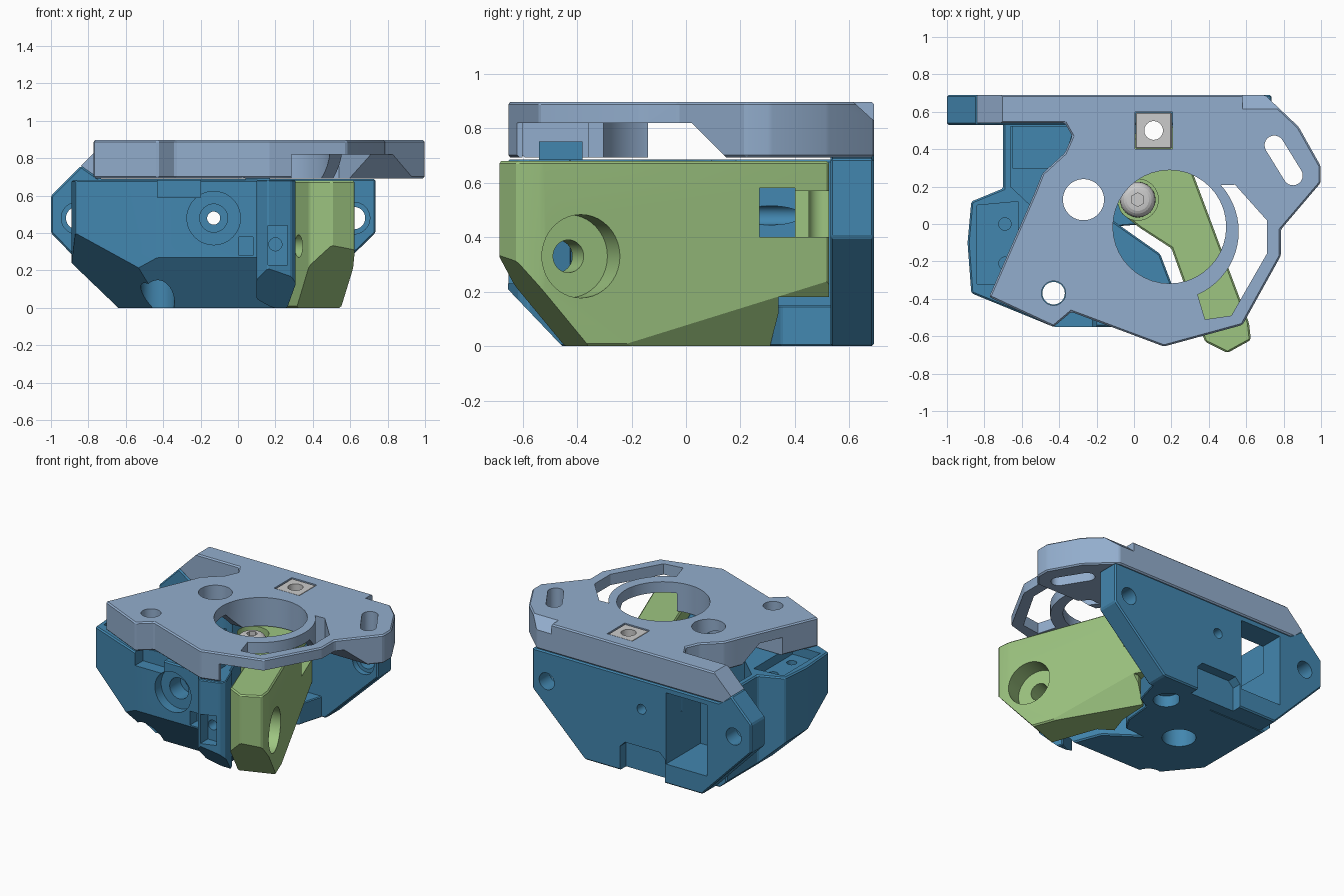
import bpy, bmesh
from math import sin, cos, radians, pi
from mathutils import Vector


def finish(name, bm):
    bm.normal_update()
    bmesh.ops.recalc_face_normals(bm, faces=bm.faces)
    me = bpy.data.meshes.new(name)
    bm.to_mesh(me)
    bm.free()
    ob = bpy.data.objects.new(name, me)
    bpy.context.collection.objects.link(ob)
    return ob


def prism(pts, lo, hi, axis='z', bevel=0.0, name="cutter"):
    """Extrude a 2D profile along an axis."""
    place = {'z': lambda a, b, h: (a, b, h), 'y': lambda a, b, h: (a, h, b),
             'x': lambda a, b, h: (h, a, b)}[axis]
    bm = bmesh.new()
    low = [bm.verts.new(place(a, b, lo)) for a, b in pts]
    top = [bm.verts.new(place(a, b, hi)) for a, b in pts]
    n = len(pts)
    bm.faces.new(low)
    bm.faces.new(top)
    for i in range(n):
        bm.faces.new((low[i], low[(i + 1) % n], top[(i + 1) % n], top[i]))
    bm.normal_update()
    bmesh.ops.recalc_face_normals(bm, faces=bm.faces)
    if bevel:
        bmesh.ops.bevel(bm, geom=bm.edges[:], offset=bevel, segments=1,
                        profile=0.5, affect='EDGES')
    return finish(name, bm)


def box(x0, x1, y0, y1, z0, z1, bevel=0.0, name="cutter"):
    return prism([(x0, y0), (x1, y0), (x1, y1), (x0, y1)], z0, z1, 'z', bevel, name)


def rod(p, q, r, seg=40, name="cutter"):
    """Cylinder between two points."""
    p, q = Vector(p), Vector(q)
    bm = bmesh.new()
    bmesh.ops.create_cone(bm, cap_ends=True, segments=seg, radius1=r, radius2=r,
                          depth=(q - p).length)
    rot = (q - p).to_track_quat('Z', 'Y').to_matrix()
    for v in bm.verts:
        v.co = rot @ v.co + (p + q) / 2
    return finish(name, bm)


def drill(x, y, r, z0=-0.2, z1=1.2):
    return rod((x, y, z0), (x, y, z1), r)


def half_space(co, no):
    """Large block covering everything on the normal side of a plane."""
    no = Vector(no).normalized()
    bm = bmesh.new()
    bmesh.ops.create_cube(bm, size=4)
    rot = no.to_track_quat('Z', 'Y').to_matrix()
    for v in bm.verts:
        v.co = rot @ v.co + no * (no.dot(Vector(co)) + 2)
    return finish("cutter", bm)


def boolean(ob, tools, op='DIFFERENCE'):
    """Apply the tools one by one and delete them."""
    for t in tools:
        m = ob.modifiers.new("bool", 'BOOLEAN')
        m.operation, m.solver, m.object = op, 'EXACT', t
        dg = bpy.context.evaluated_depsgraph_get()
        me = bpy.data.meshes.new_from_object(ob.evaluated_get(dg))
        ob.modifiers.clear()
        ob.data = me
        bpy.data.objects.remove(t)


def paint(ob, name, col):
    mat = bpy.data.materials.new(name)
    mat.diffuse_color = (*col, 1)
    ob.data.materials.clear()
    ob.data.materials.append(mat)


# Top plate: outline, ring opening, crescent slot, holes and thinned underside
plate = prism([(-0.87, 0.69), (0.7, 0.69), (0.88, 0.52), (0.998, 0.31), (0.998, 0.22),
               (0.785, -0.03), (0.785, -0.17), (0.58, -0.54), (0.16, -0.655),
               (-0.335, -0.47), (-0.43, -0.55), (-0.775, -0.39), (-0.53, 0.17),
               (-0.49, 0.27), (-0.37, 0.38), (-0.33, 0.47), (-0.37, 0.54), (-0.87, 0.54)],
              0.693, 0.897, 'z', 0.009, "top_plate")
arc = [(0.19 + 0.37 * cos(radians(a)), -0.04 + 0.37 * sin(radians(a)))
       for a in range(-66, 48, 6)]
crescent = [(0.54, 0.21), (0.71, 0.02), (0.71, -0.16), (0.52, -0.49), (0.38, -0.51)] + arc
oblong = []
for s in (1, -1):
    for k in range(13):
        a = radians(-148 + k * 15) + (0 if s > 0 else pi)
        oblong.append((0.8 + s * 0.05 + 0.052 * cos(a), 0.34 - s * 0.081 + 0.052 * sin(a)))
boolean(plate, [
    drill(0.19, -0.015, 0.303), prism(crescent, 0.5, 1), prism(oblong, 0.5, 1),
    drill(-0.27, 0.13, 0.11), drill(-0.43, -0.37, 0.065),
    box(0.005, 0.205, 0.4, 0.6, 0.5, 1),
    box(0.285, 1.2, -0.8, 0.0, 0.5, 0.82), box(0.02, 0.3, -0.6, -0.36, 0.5, 0.82),
    prism([(-0.14, 0.6), (-0.14, 0.82), (0.02, 0.82), (0.24, 0.6)], -1.1, 1.1, 'x'),
    prism([(-1.1, 0.6), (-0.75, 0.68), (-0.84, 0.76), (-0.6, 1.0), (-1.1, 1.0)],
          0.3, 0.8, 'y'),
    prism([(0.6, 0.91), (0.71, 0.81), (0.71, 0.91)], 0.58, 0.8, 'x')])

# Square nut set in the plate
nut = box(0.008, 0.202, 0.403, 0.597, 0.72, 0.893, 0.006, "square_nut")
boolean(nut, [drill(0.105, 0.5, 0.05)])

# Main housing with sloped underside
body = prism([(-0.87, -0.37), (-0.43, -0.55), (0.12, -0.55), (0.3, -0.58), (0.14, -0.16),
              (-0.13, 0.03), (-0.18, 0.14), (-0.06, 0.54), (-0.7, 0.54), (-0.7, 0.19),
              (-0.87, 0.12), (-0.89, -0.1)], 0, 0.685, 'z', 0.009, "housing")
boolean(body, [half_space((0, -0.55, 0.27), (0, -0.27, -0.2)),
               half_space((-0.89, 0, 0.24), (-0.24, 0, -0.25)),
               half_space((-0.87, -0.37, 0.4), (-0.33, -0.27, -0.4))])

# Back flange, front clamp, ledge below the lever and top ridge, joined to the housing
flange = prism([(-1, 0.6), (-1, 0.4), (-0.61, 0), (0.32, 0), (0.735, 0.4), (0.735, 0.69),
                (-0.74, 0.69), (-0.84, 0.76)], 0.53, 0.69, 'y', 0.009, "flange")
clamp = prism([(0.1, -0.5), (0.1, -0.6), (0.16, -0.655), (0.285, -0.615), (0.31, -0.58),
               (0.25, -0.42)], 0, 0.685, 'z', 0.006, "clamp")
boolean(clamp, [half_space((0, -0.655, 0.21), (0, -0.21, -0.2))])
ledge = prism([(-0.2, -0.02), (0.07, 0.0), (0.13, 0.1), (0.15, 0.3), (0.24, 0.35),
               (0.3, 0.56), (-0.2, 0.56)], 0, 0.15, 'z', 0.006, "ledge")
ridge = prism([(-0.54, 0.6), (-0.54, 0.752), (-0.38, 0.752), (-0.38, 0.6)], 0.04, 0.17, 'x')
boolean(body, [flange, clamp, ledge, ridge], 'UNION')

cuts = [
    # vertical bores
    drill(-0.27, 0.13, 0.11), drill(-0.43, -0.37, 0.06), drill(-0.43, -0.37, 0.09, -0.2, 0.19),
    drill(0.105, 0.5, 0.05), drill(0.105, 0.45, 0.085, -0.2, 0.08),
    drill(-0.69, 0.0, 0.033, 0.4, 0.9), drill(-0.69, -0.21, 0.033, 0.4, 0.9),
    # stepped front bore
    rod((-0.13, -0.7, 0.48), (-0.13, -0.48, 0.48), 0.143),
    rod((-0.13, -0.71, 0.48), (-0.13, -0.36, 0.48), 0.075),
    rod((-0.13, -0.72, 0.48), (-0.13, 0.8, 0.48), 0.035),
    # front notches and clamp pocket
    box(-0.43, -0.2, -0.7, -0.46, 0.59, 0.8), box(0.005, 0.08, -0.7, -0.47, 0.28, 0.38),
    box(0.16, 0.265, -0.75, -0.57, 0.23, 0.44),
    rod((0.2, -0.7, 0.34), (0.2, -0.45, 0.34), 0.035),
    # sunken panel and cavity on the left
    prism([(-0.84, -0.32), (-0.62, -0.32), (-0.62, 0.12), (-0.84, 0.1)], 0.62, 0.8),
    prism([(-0.66, 0.2), (-0.5, 0.05), (-0.42, 0.2), (-0.32, 0.52), (-0.66, 0.52)],
          0.45, 0.86),
    # back pocket and cable recess
    box(-0.65, -0.325, 0.3, 0.8, 0.14, 0.65),
    prism([(-0.315, -0.1), (0.04, -0.1), (0.04, 0.17), (0.0, 0.21), (-0.275, 0.21),
           (-0.315, 0.17)], 0.62, 0.8, 'y'),
]
for x in (-0.86, 0.62):  # flange screw holes
    cuts += [rod((x, 0.35, 0.48), (x, 0.8, 0.48), 0.06),
             rod((x, 0.4, 0.48), (x, 0.57, 0.48), 0.085)]
boolean(body, cuts)

# Lever arm with sloped tip, undercut, stepped side bore and window
arm = prism([(0.38, -0.63), (0.5, -0.689), (0.625, -0.62), (0.615, -0.53), (0.22, 0.525),
             (0.02, 0.525), (-0.1, 0.15), (-0.07, 0.06), (0.03, -0.02), (0.2, -0.13)],
            0, 0.68, 'z', 0.009, "lever_arm")
c, n = Vector((0.55, -0.39, 0.33)), Vector((0.94, 0.35, 0))
boolean(arm, [
    half_space((0.5, -0.685, 0.33), (0.119, -0.32, -0.3)),
    prism([(-0.3, -0.16), (0.1, -0.1), (0.16, 0.08), (0.17, 0.3), (0.25, 0.34),
           (0.5, 0.34), (0.5, 0.7), (-0.3, 0.7)], -0.1, 0.18),
    half_space((0.42, -0.07, 0.02), (0.038, 0.022, -0.025)),
    rod(c - n * 0.12, c + n * 0.2, 0.153), rod(c - n * 0.5, c + n * 0.21, 0.06),
    box(-0.3, 0.5, 0.27, 0.4, 0.4, 0.58), box(0.12, 0.5, 0.39, 0.6, 0.4, 0.57),
    drill(0.02, 0.13, 0.11, 0.6), drill(0.105, 0.5, 0.05)])

# Pivot screw with domed head and hex socket
screw = rod((0.02, 0.13, 0.59), (0.02, 0.13, 0.68), 0.095, 32, "pivot_screw")
bm = bmesh.new()
bm.from_mesh(screw.data)
rim = [e for e in bm.edges if all(v.co.z > 0.67 for v in e.verts)]
bmesh.ops.bevel(bm, geom=rim, offset=0.05, segments=5, profile=0.5, affect='EDGES')
bm.to_mesh(screw.data)
bm.free()
boolean(screw, [rod((0.02, 0.13, 0.63), (0.02, 0.13, 0.8), 0.037, 6)])
shaft = rod((0.02, 0.13, 0.12), (0.02, 0.13, 0.6), 0.05, 24, "pivot_shaft")

# Colours and shading
paint(plate, "light_blue", (0.29, 0.42, 0.61))
paint(body, "deep_blue", (0.055, 0.24, 0.43))
paint(arm, "green", (0.34, 0.56, 0.22))
for ob in (plate, body, arm, nut, screw, shaft):
    bpy.ops.object.select_all(action='DESELECT')
    ob.select_set(True)
    bpy.context.view_layer.objects.active = ob
    bpy.ops.object.shade_smooth_by_angle(angle=radians(16))
